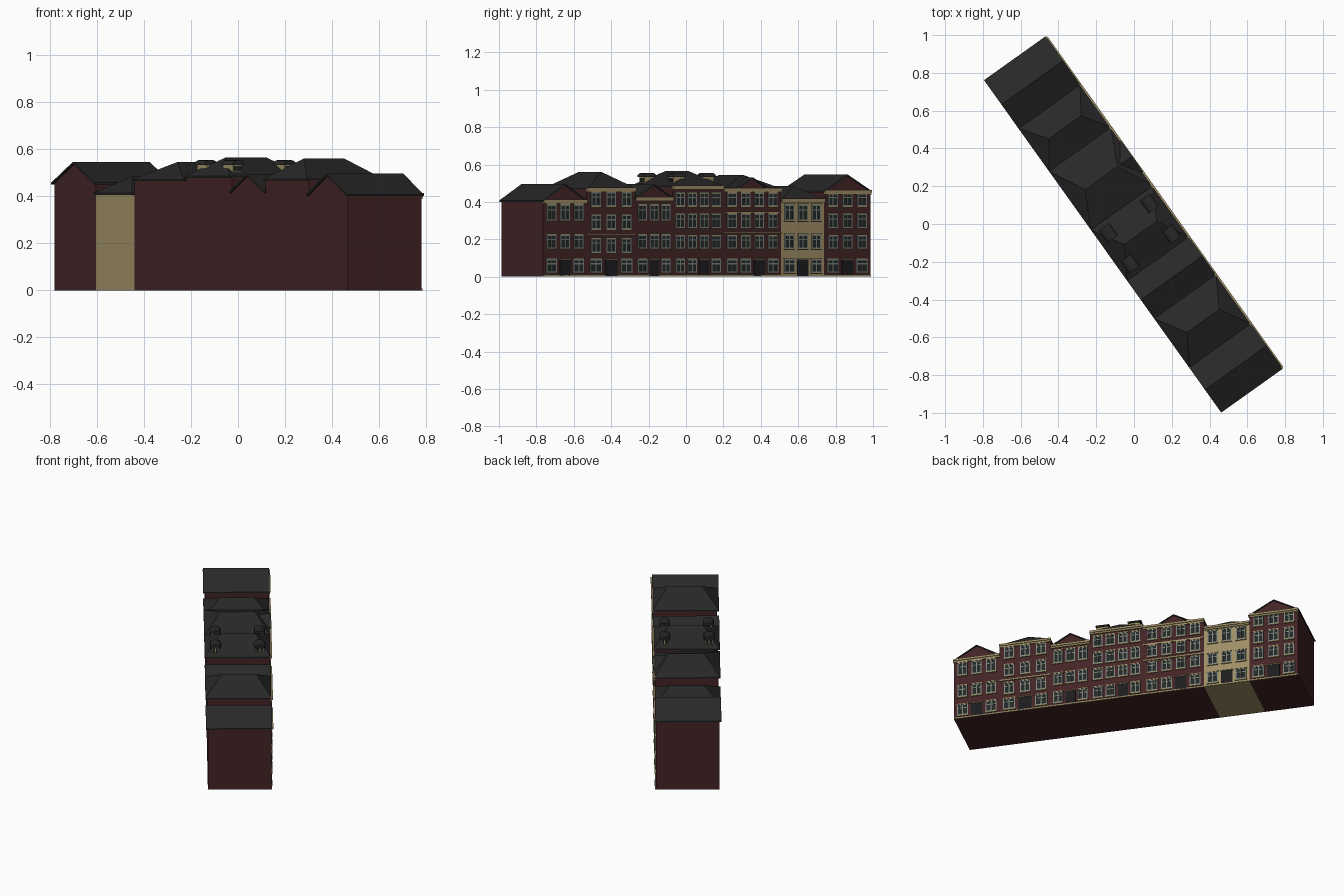
import bpy
import bmesh
from math import atan2, cos, sin, pi
from mathutils import Matrix

cube = bpy.data.objects.get("Cube")
if cube:
    bpy.data.objects.remove(cube, do_unlink=True)


def material(name, r, g, b):
    m = bpy.data.materials.new(name)
    m.use_nodes = True
    m.diffuse_color = (r, g, b, 1)
    bsdf = next(n for n in m.node_tree.nodes if n.type == 'BSDF_PRINCIPLED')
    bsdf.inputs["Base Color"].default_value = (r, g, b, 1)
    bsdf.inputs["Roughness"].default_value = 0.9
    return m


BRICK = material("dark red brick", 0.056, 0.017, 0.019)
CREAM = material("cream stone", 0.34, 0.27, 0.13)
SLATE = material("dark slate", 0.021, 0.021, 0.021)
GLASS = material("dark glass", 0.016, 0.02, 0.021)
FRAME = material("grey green frame", 0.2, 0.23, 0.19)
DOOR = material("dark door", 0.012, 0.012, 0.014)

# The row is modelled along local y with its facade towards +x, then turned
TURN = Matrix.Rotation(atan2(0.581, 0.814), 4, 'Z')
FACADE, BACK = 0.192, -0.192


class Part:
    """Collects simple solids into one named, single-coloured object."""

    def __init__(self, name, mat):
        self.name, self.mat, self.bm = name, mat, bmesh.new()

    def solid(self, points):
        verts = [self.bm.verts.new(p) for p in points]
        bmesh.ops.convex_hull(self.bm, input=verts)

    def box(self, x0, x1, y0, y1, z0, z1):
        self.solid([(x, y, z) for x in (x0, x1) for y in (y0, y1) for z in (z0, z1)])

    def prism_x(self, profile, x0, x1):
        self.solid([(x, y, z) for x in (x0, x1) for y, z in profile])

    def prism_y(self, profile, y0, y1):
        self.solid([(x, y, z) for y in (y0, y1) for x, z in profile])

    def finish(self):
        bm = self.bm
        if not bm.verts:
            bm.free()
            return
        bmesh.ops.dissolve_limit(bm, angle_limit=0.01, verts=bm.verts, edges=bm.edges)
        bmesh.ops.recalc_face_normals(bm, faces=bm.faces)
        bm.transform(TURN)
        mesh = bpy.data.meshes.new(self.name)
        bm.to_mesh(mesh)
        bm.free()
        mesh.materials.append(self.mat)
        bpy.context.collection.objects.link(bpy.data.objects.new(self.name, mesh))


def window(parts, y, z0, z1, w):
    h, x = w / 2, FACADE
    parts["glass"].box(x - 0.005, x + 0.002, y - h, y + h, z0, z1)
    frame, t = parts["frames"], 0.003
    for e in (y - h, y, y + h):
        frame.box(x, x + 0.004, e - t, e + t, z0, z1)
    for e in (z0 + t, z0 + (z1 - z0) * 0.66, z1 - t):
        frame.box(x, x + 0.004, y - h, y + h, e - t, e + t)
    # Stone sill and lintel
    for e in (z0 - 0.004, z1 + 0.003):
        parts["sills"].box(x - 0.003, x + 0.007, y - h - 0.006, y + h + 0.006, e - 0.003, e + 0.003)


def gable_roof(parts, y0, y1, mid, eave, ridge):
    # Triangular brick ends under two sloping slabs
    parts["walls"].prism_x([(y0, eave - 0.002), (y1, eave - 0.002), (mid, ridge - 0.007)], BACK, FACADE)
    for y in (y0 - 0.006, y1 + 0.006):
        parts["roof"].prism_x([(y, eave - 0.005), (y, eave + 0.003), (mid, ridge), (mid, ridge - 0.008)],
                              BACK - 0.012, FACADE + 0.005)


def hip_roof(parts, y0, y1, mid, eave, ridge):
    x0, x1 = BACK - 0.012, FACADE + 0.006
    corners = [(x, y, z) for x in (x0, x1) for y in (y0, y1) for z in (eave - 0.002, eave + 0.005)]
    parts["roof"].solid(corners + [(-0.105, mid, ridge), (0.105, mid, ridge)])


def dormer(parts, x, mid, side):
    # Small arched roof window facing along the row
    near, far = mid + side * 0.06, mid + side * 0.132
    lo, hi = sorted((near, far))
    parts["dormers"].box(x - 0.024, x + 0.024, lo, hi, 0.485, 0.535)
    arch = [(x + 0.033 * cos(a * pi / 6), 0.533 + 0.022 * sin(a * pi / 6)) for a in range(7)]
    lo, hi = sorted((near, far + side * 0.008))
    parts["roof"].prism_y(arch, lo, hi)
    for dx in (-0.011, 0.011):
        lo, hi = sorted((far, far + side * 0.004))
        parts["glass"].box(x + dx - 0.008, x + dx + 0.008, lo, hi, 0.505, 0.529)


# Window rows as (bottom, top); the lowest row is handled with the doors
THREE = [(0.15, 0.225), (0.30, 0.385)]
FOUR = [(0.15, 0.22), (0.26, 0.335), (0.378, 0.448)]
LOW = [(0.13, 0.205), (0.255, 0.33), (0.378, 0.452)]

# start, end, eave, ridge, roof, wall, columns, rows, band heights
HOUSES = [
    (-1.075, -0.79, 0.405, 0.497, gable_roof, BRICK, 3, THREE, []),
    (-0.79, -0.47, 0.468, 0.56, hip_roof, BRICK, 3, LOW, [0.225]),
    (-0.47, -0.225, 0.418, 0.495, gable_roof, BRICK, 3, THREE, []),
    (-0.225, 0.108, 0.48, 0.565, hip_roof, BRICK, 4, FOUR, []),
    (0.108, 0.488, 0.466, 0.545, hip_roof, BRICK, 4, FOUR, [0.235, 0.345]),
    (0.488, 0.77, 0.408, 0.485, hip_roof, CREAM, 3, THREE, []),
    (0.77, 1.075, 0.455, 0.546, gable_roof, BRICK, 3, FOUR, []),
]
KINDS = {"roof": SLATE, "glass": GLASS, "frames": FRAME, "sills": CREAM,
         "cornice": CREAM, "door": DOOR, "dormers": CREAM}

for number, (y0, y1, eave, ridge, roof, wall, cols, rows, bands) in enumerate(HOUSES, 1):
    parts = {k: Part(f"house_{number}_{k}", m) for k, m in KINDS.items()}
    parts["walls"] = Part(f"house_{number}_walls", wall)
    mid, span = (y0 + y1) / 2, y1 - y0

    # Walls and roof
    parts["walls"].box(BACK, FACADE, y0, y1, 0, eave)
    roof(parts, y0, y1, mid, eave, ridge)

    # Stepped cornice, string courses and plinth
    parts["cornice"].box(FACADE - 0.002, FACADE + 0.012, y0, y1, eave - 0.004, eave + 0.009)
    parts["cornice"].box(FACADE - 0.002, FACADE + 0.007, y0, y1, eave - 0.014, eave - 0.004)
    for z in bands:
        parts["cornice"].box(FACADE - 0.002, FACADE + 0.007, y0, y1, z - 0.004, z + 0.004)
    parts["cornice"].box(FACADE - 0.002, FACADE + 0.004, y0, y1, 0, 0.008)

    # Windows and a central door
    step = span * 0.94 / cols
    for c in range(cols):
        y = mid + (c - (cols - 1) / 2) * step
        for z0, z1 in rows:
            window(parts, y, z0, z1, min(0.055, step * 0.68))
        if c == cols // 2:
            parts["door"].box(FACADE - 0.005, FACADE + 0.004, y - step * 0.4, y + step * 0.4, 0.004, 0.092)
            parts["sills"].box(FACADE - 0.003, FACADE + 0.008, y - step * 0.43, y + step * 0.43, 0.092, 0.098)
        else:
            window(parts, y, 0.022, 0.094, step * 0.7)

    # Roof windows on the middle house
    if number == 4:
        for side in (-1, 1):
            for x in (-0.138, 0.13):
                dormer(parts, x, mid, side)

    # Small brick gable over the facade of the widest house
    if number == 5:
        parts["walls"].prism_x([(mid - 0.1, eave), (mid + 0.1, eave), (mid, 0.524)], 0.11, FACADE + 0.002)
        for s in (-1, 1):
            e = mid + s * 0.107
            parts["roof"].prism_x([(e, eave), (e, eave + 0.006), (mid, 0.531), (mid, 0.524)], 0.11, FACADE + 0.008)

    for part in parts.values():
        part.finish()
